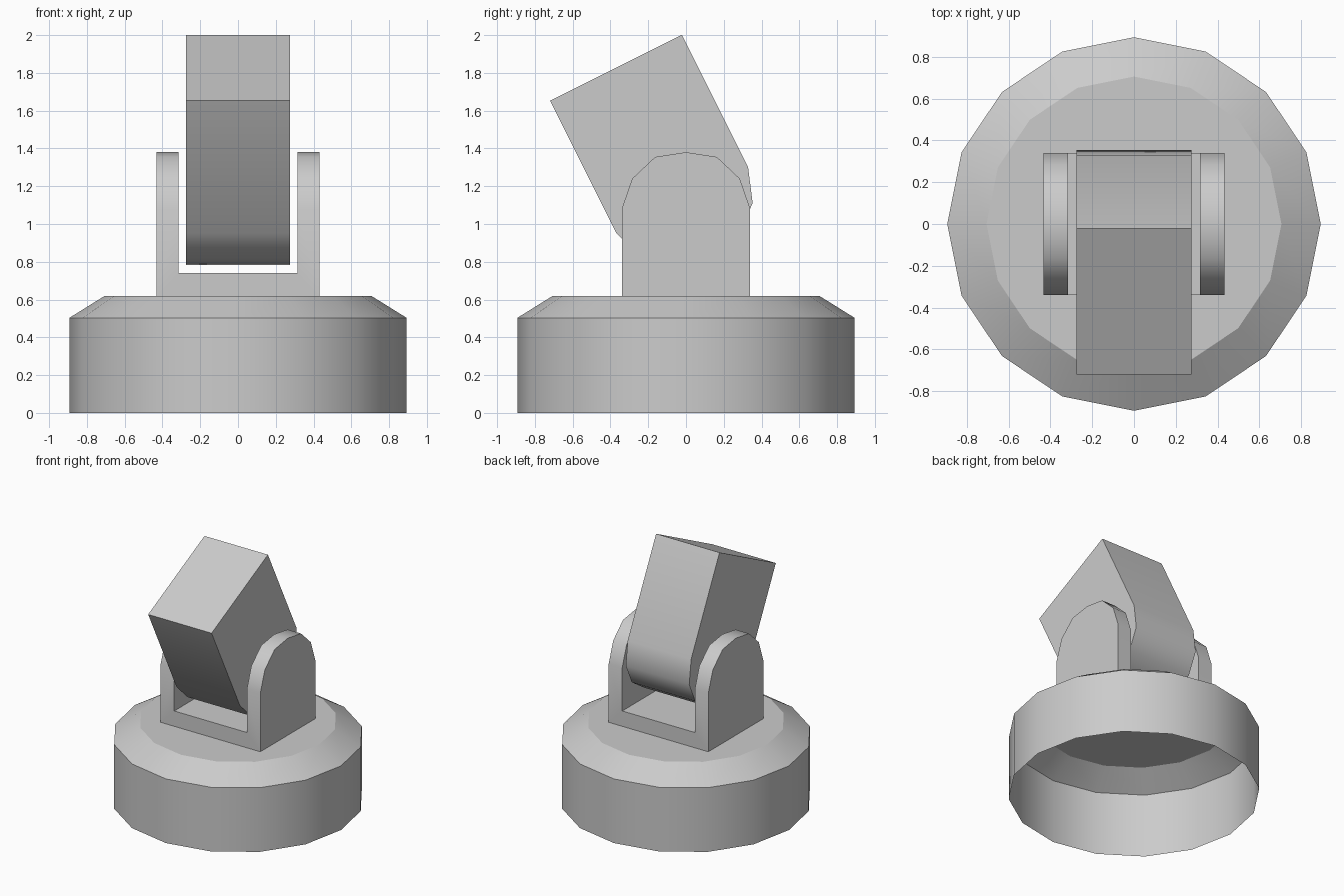
import bpy, bmesh, math

cube = bpy.data.objects.get("Cube")
if cube:
    bpy.data.objects.remove(cube, do_unlink=True)

grey = bpy.data.materials.new("plain_grey")
grey.use_nodes = True
grey.diffuse_color = (0.6, 0.6, 0.6, 1)
grey.node_tree.nodes["Principled BSDF"].inputs["Base Color"].default_value = (0.6, 0.6, 0.6, 1)


def make_object(name, bm):
    mesh = bpy.data.meshes.new(name)
    bmesh.ops.recalc_face_normals(bm, faces=bm.faces)
    bm.to_mesh(mesh)
    bm.free()
    mesh.materials.append(grey)
    obj = bpy.data.objects.new(name, mesh)
    bpy.context.collection.objects.link(obj)
    return obj


def select_only(obj):
    bpy.ops.object.select_all(action='DESELECT')
    obj.select_set(True)
    bpy.context.view_layer.objects.active = obj


def smooth(obj, degrees):
    select_only(obj)
    bpy.ops.object.shade_smooth_by_angle(angle=math.radians(degrees))


def extrude_profile(name, half, half_width):
    """Mirror a half outline of (y, z) points and extrude it along x."""
    outline = half + [(-y, z) for y, z in reversed(half) if y > 0]
    bm = bmesh.new()
    face = bm.faces.new([bm.verts.new((-half_width, y, z)) for y, z in outline])
    ext = bmesh.ops.extrude_face_region(bm, geom=[face])
    moved = [v for v in ext["geom"] if isinstance(v, bmesh.types.BMVert)]
    bmesh.ops.translate(bm, verts=moved, vec=(2 * half_width, 0, 0))
    return make_object(name, bm)


# Hollow sixteen-sided base, open underneath
SIDES = 16
bm = bmesh.new()
rings = []
for radius, z in [(0.893, 0), (0.893, 0.503), (0.705, 0.62)]:
    angles = [math.tau * i / SIDES for i in range(SIDES)]
    rings.append([bm.verts.new((radius * math.cos(a), radius * math.sin(a), z)) for a in angles])
for low, high in zip(rings, rings[1:]):
    for i in range(SIDES):
        j = (i + 1) % SIDES
        bm.faces.new((low[i], low[j], high[j], high[i]))
bm.faces.new(rings[-1])
base = make_object("base", bm)
smooth(base, 30)

# Fork bracket: arched block with a slot between the two cheeks
bracket = extrude_profile("bracket", [
    (0.34, 0.62), (0.34, 1.08), (0.285, 1.24), (0.163, 1.355), (0, 1.38)], 0.432)
bm = bmesh.new()
bmesh.ops.create_cube(bm, size=1)
bmesh.ops.scale(bm, vec=(0.63, 1, 1), verts=bm.verts)
bmesh.ops.translate(bm, vec=(0, 0, 1.24), verts=bm.verts)
slot = make_object("slot_cutter", bm)
slot.hide_render = True
cut = bracket.modifiers.new("slot", 'BOOLEAN')
cut.operation = 'DIFFERENCE'
cut.solver = 'EXACT'
cut.object = slot
select_only(bracket)
bpy.ops.object.modifier_apply(modifier=cut.name)
bpy.data.objects.remove(slot, do_unlink=True)
smooth(bracket, 40)

# Tilted head with a rounded lower end, hung between the cheeks
head = extrude_profile("tilting_head", [
    (0.39, 0.785), (0.39, 0), (0.327, -0.18), (0.19, -0.288), (0, -0.31)], 0.275)
head.location = (0, -0.02, 1.125)
head.rotation_euler.x = math.atan(0.5)
smooth(head, 40)
